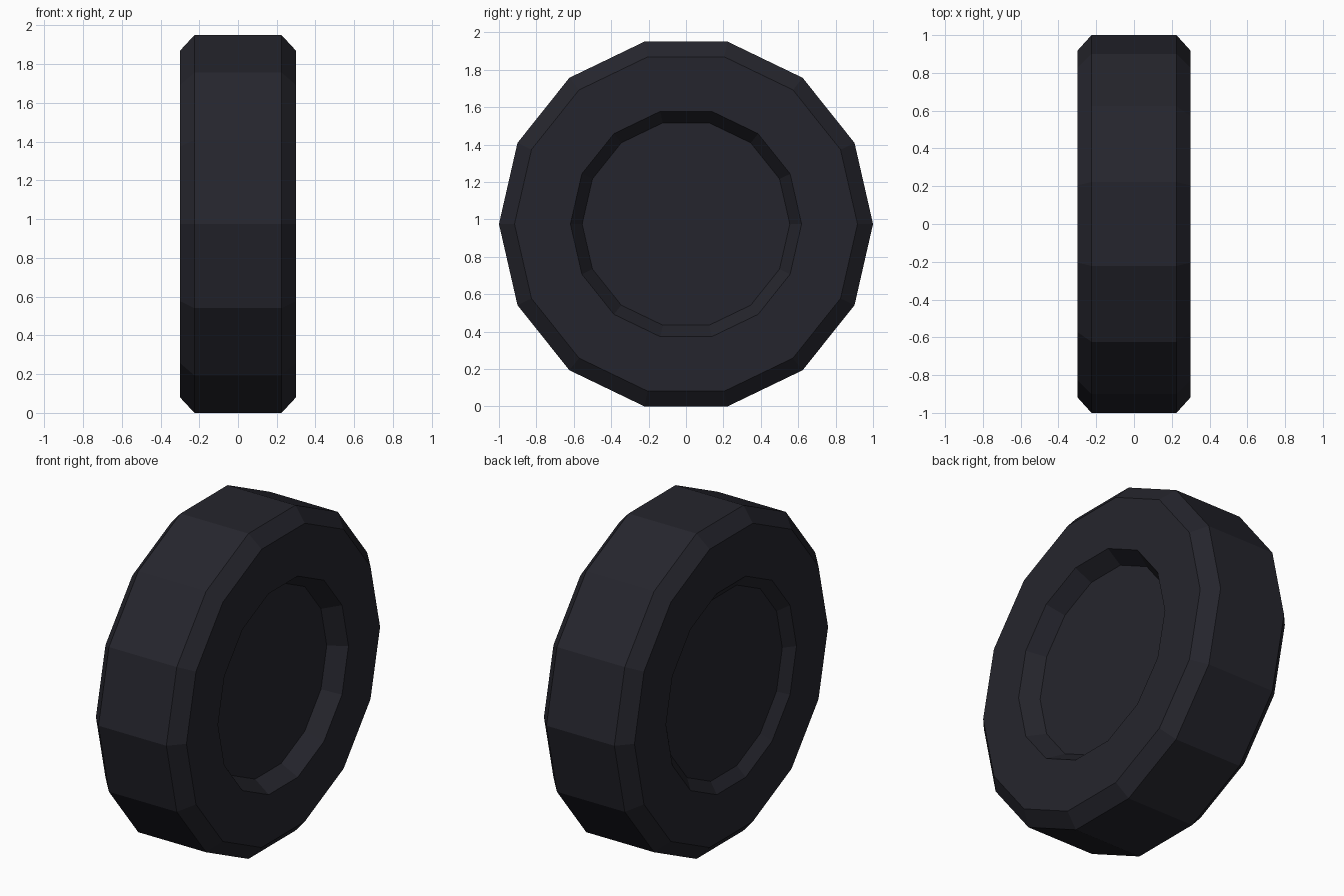
import bpy, bmesh, math

if "Cube" in bpy.data.objects:
    bpy.data.objects.remove(bpy.data.objects["Cube"])

SIDES = 14
CENTRE_Z = math.cos(math.pi / SIDES)  # wheel rests on a flat facet

rubber = bpy.data.materials.new("dark_rubber")
rubber.diffuse_color = (0.0185, 0.0185, 0.026, 1)
rubber.use_nodes = True
rubber.node_tree.nodes["Principled BSDF"].inputs["Base Color"].default_value = rubber.diffuse_color

# Half-section of the tyre, from left hub to right hub: (x, radius)
profile = [(-0.25, 0.555), (-0.30, 0.618), (-0.30, 0.917), (-0.225, 1.0),
           (0.225, 1.0), (0.30, 0.917), (0.30, 0.618), (0.20, 0.555)]

bm = bmesh.new()
rings = []
for x, r in profile:
    ring = []
    for i in range(SIDES):
        a = 2 * math.pi * i / SIDES
        ring.append(bm.verts.new((x, r * math.cos(a), CENTRE_Z + r * math.sin(a))))
    rings.append(ring)

# Tread, shoulders, sidewalls and recess walls
for a, b in zip(rings, rings[1:]):
    for i in range(SIDES):
        j = (i + 1) % SIDES
        bm.faces.new((a[i], a[j], b[j], b[i]))

# Hub discs: flat on the right, very slightly raised on the left
bm.faces.new(rings[-1])
tip = bm.verts.new((-0.27, 0, CENTRE_Z))
for i in range(SIDES):
    bm.faces.new((rings[0][i], rings[0][(i + 1) % SIDES], tip))

bmesh.ops.recalc_face_normals(bm, faces=bm.faces)
mesh = bpy.data.meshes.new("wheel")
bm.to_mesh(mesh)
bm.free()
mesh.materials.append(rubber)
wheel = bpy.data.objects.new("wheel", mesh)
bpy.context.collection.objects.link(wheel)
